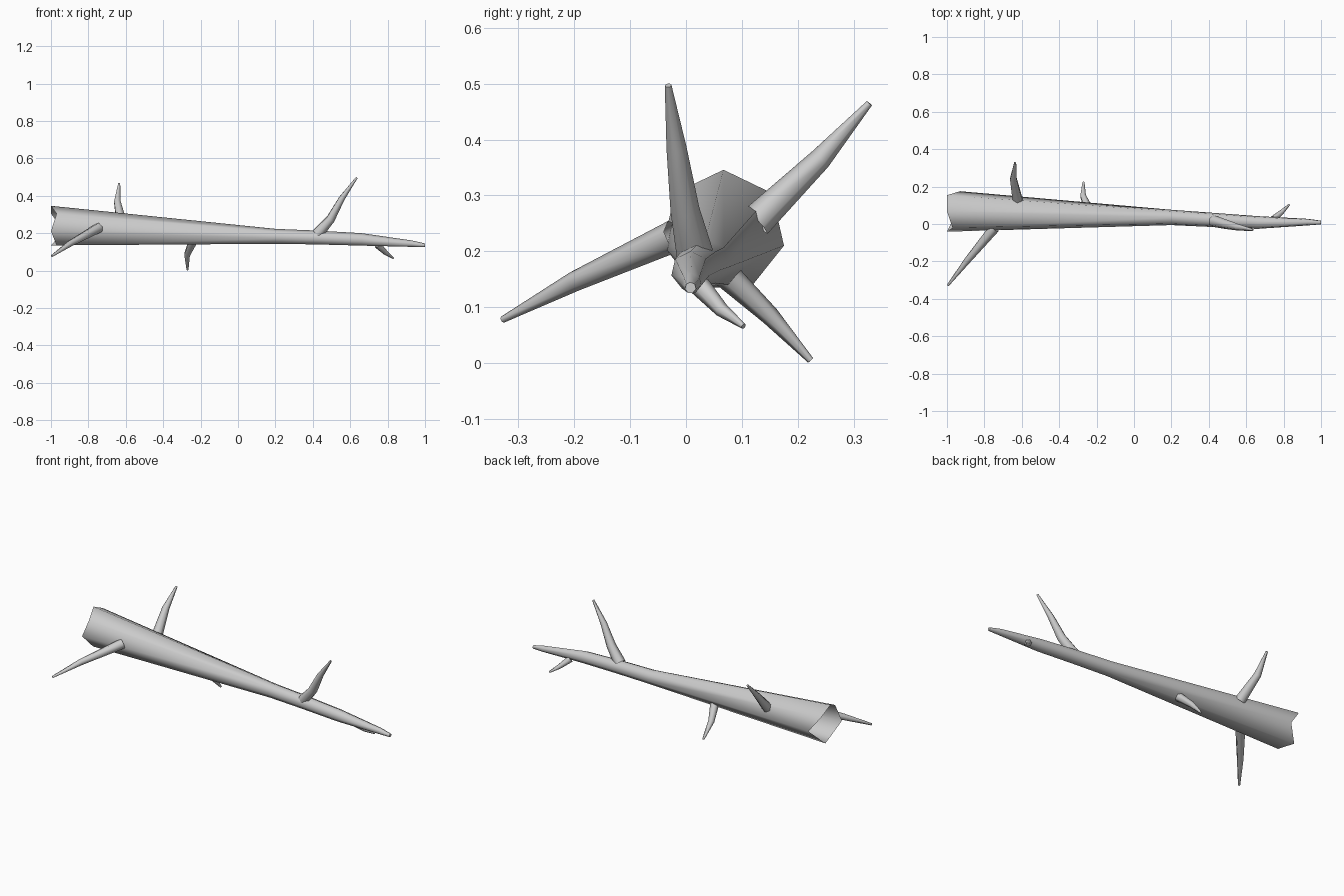
import bpy, bmesh
from math import cos, sin, pi
from mathutils import Vector

if "Cube" in bpy.data.objects:
    bpy.data.objects.remove(bpy.data.objects["Cube"])


def finish(name, bm):
    bmesh.ops.recalc_face_normals(bm, faces=bm.faces[:])
    for f in bm.faces:
        f.smooth = len(f.verts) == 4
    me = bpy.data.meshes.new(name)
    bm.to_mesh(me)
    bm.free()
    ob = bpy.data.objects.new(name, me)
    bpy.context.collection.objects.link(ob)
    return ob


def skin(bm, rings):
    # bridge successive rings, cap only the thin tip
    for a, b in zip(rings, rings[1:]):
        n = len(a)
        for i in range(n):
            j = (i + 1) % n
            bm.faces.new((a[i], a[j], b[j], b[i]))
    bm.faces.new(rings[-1])


# Trunk: seven-sided tapering tube, open jagged broken end at -x
SIDES = 7
trunk = [(-1, .067, .235, .111), (.2, .035, .181, .042), (.42, .022, .175, .039),
         (.66, .008, .165, .035), (.93, .01, .143, .018), (1, .008, .135, .01)]
jag = [0, 0, .07, 0, .03, 0, .03]
bm = bmesh.new()
rings = []
for k, (x, y, z, r) in enumerate(trunk):
    ring = []
    for i in range(SIDES):
        a = pi / 2 - 2 * pi * i / SIDES
        dx = jag[i] if k == 0 else 0
        ring.append(bm.verts.new((x + dx, y + r * cos(a), z + r * sin(a))))
    rings.append(ring)
skin(bm, rings)
finish("trunk", bm)


# Branches: bent tapering tubes with their bases sunk in the trunk
def branch(name, path, radii, sides=6):
    pts = [Vector(p) for p in path]
    bm = bmesh.new()
    rings = []
    for k, p in enumerate(pts):
        t = (pts[min(k + 1, len(pts) - 1)] - pts[max(k - 1, 0)]).normalized()
        u = t.cross(Vector((1, 0, 0))).normalized()
        v = t.cross(u)
        rings.append([bm.verts.new(p + radii[k] * (u * cos(2 * pi * i / sides) + v * sin(2 * pi * i / sides)))
                      for i in range(sides)])
    skin(bm, rings)
    finish(name, bm)


branch("branch_front", [(-.745, -.02, .228), (-.895, -.2, .146), (-.995, -.328, .078)],
       [.029, .018, .006])
branch("branch_back", [(-.622, .125, .253), (-.645, .24, .365), (-.635, .328, .465)],
       [.03, .02, .006])
branch("branch_under", [(-.24, .07, .16), (-.272, .15, .085), (-.27, .223, .005)],
       [.025, .017, .006])
branch("branch_top", [(.425, .016, .195), (.495, -.002, .275), (.555, -.017, .385), (.635, -.032, .497)],
       [.033, .026, .018, .006])
branch("branch_tip", [(.745, .025, .138), (.79, .064, .095), (.83, .103, .066)],
       [.019, .013, .005])
